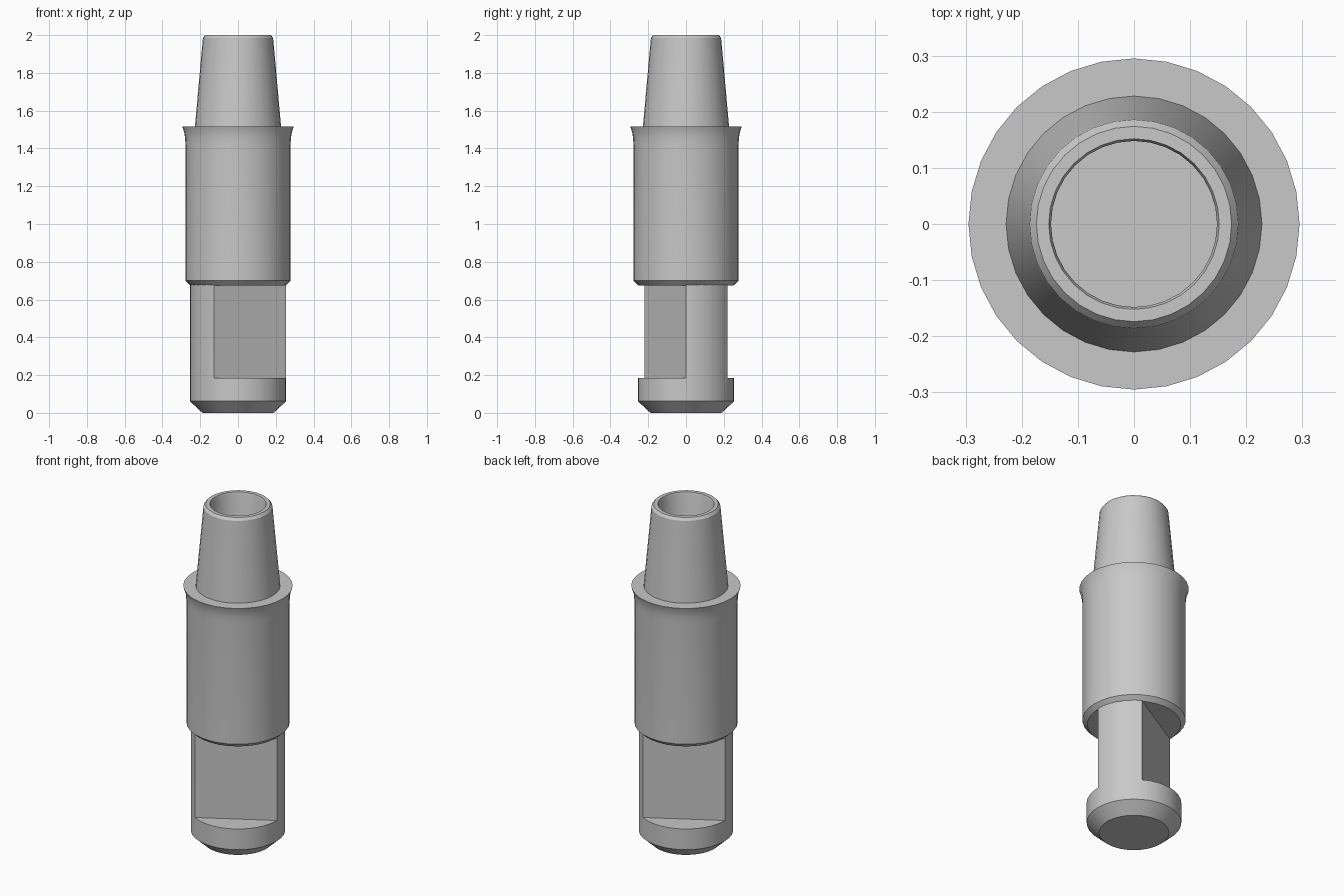
import bpy, bmesh, math
from mathutils import Matrix, Vector

cube = bpy.data.objects.get("Cube")
if cube:
    bpy.data.objects.remove(cube, do_unlink=True)

# Single plain metal colour
GREY = (0.58, 0.58, 0.58, 1.0)
metal = bpy.data.materials.new("grey metal")
metal.use_nodes = True
metal.diffuse_color = GREY
metal.node_tree.nodes["Principled BSDF"].inputs["Base Color"].default_value = GREY


def add_object(name, bm):
    bmesh.ops.recalc_face_normals(bm, faces=bm.faces[:])
    mesh = bpy.data.meshes.new(name)
    bm.to_mesh(mesh)
    bm.free()
    mesh.materials.append(metal)
    obj = bpy.data.objects.new(name, mesh)
    bpy.context.scene.collection.objects.link(obj)
    return obj


def activate(obj):
    bpy.ops.object.select_all(action="DESELECT")
    obj.select_set(True)
    bpy.context.view_layer.objects.active = obj


def smooth(obj):
    activate(obj)
    bpy.ops.object.shade_smooth_by_angle(angle=math.radians(30))


def lathe(name, profile, sides):
    """Turn (radius, height) points around z and cap both ends."""
    bm = bmesh.new()
    rings = []
    for r, z in profile:
        angles = [math.tau * i / sides for i in range(sides)]
        rings.append([bm.verts.new((r * math.cos(a), r * math.sin(a), z)) for a in angles])
    for low, high in zip(rings, rings[1:]):
        for i in range(sides):
            j = (i + 1) % sides
            bm.faces.new((low[i], low[j], high[j], high[i]))
    bm.faces.new(rings[0])
    bm.faces.new(rings[-1])
    return add_object(name, bm)


# Shank with a chamfered foot; two parallel wrench flats are cut into it
SHANK_R, FLAT_DIST, FLAT_LOW, FLAT_HIGH = 0.255, 0.1275, 0.185, 0.8
shank = lathe("shank", [(0.188, 0), (SHANK_R, 0.062), (SHANK_R, 0.69)], 36)

for angle in (-60, 120):
    bm = bmesh.new()
    size = Vector((0.4, 1.0, FLAT_HIGH - FLAT_LOW))
    centre = Vector((FLAT_DIST + size.x / 2, 0, (FLAT_LOW + FLAT_HIGH) / 2))
    bmesh.ops.create_cube(bm, size=1, matrix=Matrix.Rotation(math.radians(angle), 4, "Z")
                          @ Matrix.Translation(centre) @ Matrix.Diagonal(size).to_4x4())
    cutter = add_object("flat_cutter", bm)
    cutter.hide_render = True
    cut = shank.modifiers.new("flat", "BOOLEAN")
    cut.operation = "DIFFERENCE"
    cut.solver = "EXACT"
    cut.object = cutter
    activate(shank)
    bpy.ops.object.modifier_apply(modifier=cut.name)
    bpy.data.objects.remove(cutter, do_unlink=True)
smooth(shank)

# Barrel with chamfered lower edge and flared upper lip, then the tapered
# nozzle, its rounded rim and the blind bore, all in one turned profile
BORE_FLOOR = 0.95
body = lathe("barrel_and_nozzle", [
    (0.252, 0.675), (0.278, 0.70), (0.278, 1.42), (0.281, 1.46), (0.286, 1.49),
    (0.295, 1.515), (0.228, 1.515), (0.186, 1.985), (0.174, 2.0),
    (0.152, 2.0), (0.148, 1.99), (0.148, BORE_FLOOR)], 32)
smooth(body)
